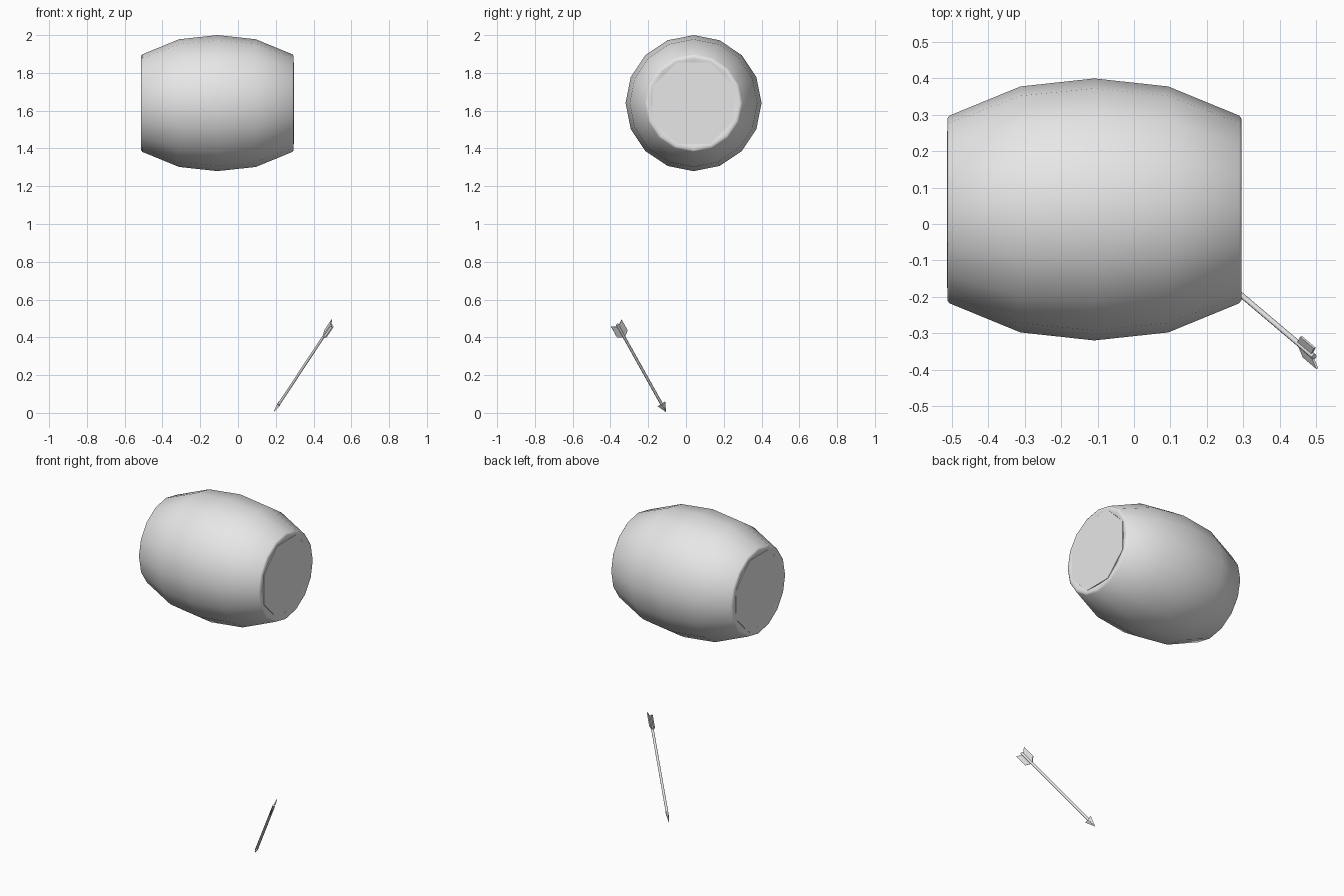
import bpy, bmesh, math
from mathutils import Vector, Matrix

if "Cube" in bpy.data.objects:
    bpy.data.objects.remove(bpy.data.objects["Cube"])

grey = bpy.data.materials.new("plain grey")
grey.diffuse_color = (0.8, 0.8, 0.8, 1)
grey.use_nodes = True
grey.node_tree.nodes["Principled BSDF"].inputs["Base Color"].default_value = grey.diffuse_color


def finish(name, bm, matrix, smooth=None):
    bmesh.ops.recalc_face_normals(bm, faces=bm.faces)
    me = bpy.data.meshes.new(name)
    bm.to_mesh(me)
    bm.free()
    me.materials.append(grey)
    ob = bpy.data.objects.new(name, me)
    bpy.context.collection.objects.link(ob)
    ob.matrix_world = matrix
    if smooth is not None:
        bpy.ops.object.select_all(action='DESELECT')
        bpy.context.view_layer.objects.active = ob
        ob.select_set(True)
        bpy.ops.object.shade_smooth_by_angle(angle=math.radians(smooth))
    return ob


def lathe(bm, profile, sides, phase=0.0, closed=False):
    """Rings around local x from (x, radius) points."""
    rings = [[bm.verts.new((x, r * math.sin(phase + k * math.tau / sides),
                            r * math.cos(phase + k * math.tau / sides)))
              for k in range(sides)] for x, r in profile]
    pairs = list(zip(rings, rings[1:]))
    if closed:
        pairs.append((rings[-1], rings[0]))
    else:
        bm.faces.new(rings[0])
        bm.faces.new(rings[-1])
    for a, b in pairs:
        for k in range(sides):
            j = (k + 1) % sides
            bm.faces.new((a[k], a[j], b[j], b[k]))


def plate(bm, outline, thick):
    """Flat slab in the local x-y plane."""
    lo, hi = [[bm.verts.new((x, y, z)) for x, y in outline]
              for z in (-thick / 2, thick / 2)]
    bm.faces.new(lo)
    bm.faces.new(hi)
    for i in range(len(outline)):
        j = (i + 1) % len(outline)
        bm.faces.new((lo[i], lo[j], hi[j], hi[i]))


# Barrel shell with rolled rims and an inner wall
place = Matrix.Translation((-0.109, 0.04, 1.64))
half = [(0.0, 0.36), (0.203, 0.338), (0.398, 0.258), (0.404, 0.25)]
inner = [(0.404, 0.236), (0.398, 0.213), (0.195, 0.312), (0.0, 0.335)]
right = half + inner
left = [(-x, r) for x, r in reversed(right) if x > 0]
bm = bmesh.new()
lathe(bm, right + left, 16, closed=True)
finish("barrel_shell", bm, place, 70)

# Octagonal lids
for side, name in ((1, "right_lid"), (-1, "left_lid")):
    bm = bmesh.new()
    lathe(bm, [(side * 0.385, 0.233), (side * 0.4045, 0.233)], 8, math.pi / 8)
    finish(name, bm, place)

# Arrow frame: local x runs from tip to tail, local z is the flat normal
d = Vector((0.500, -0.423, 0.757)).normalized()
n = Vector((0.862, 0.345, -0.372))
n = (n - d * n.dot(d)).normalized()
w = n.cross(d)
arrow = Matrix((d, w, n)).transposed().to_4x4()
arrow.translation = Vector((0.188, -0.105, 0.003))

# Shaft
bm = bmesh.new()
lathe(bm, [(0.04, 0.0075), (0.615, 0.0075)], 8)
finish("arrow_shaft", bm, arrow, 50)

# Flat pointed head
bm = bmesh.new()
base = [bm.verts.new(p) for p in ((0.06, 0.024, 0), (0.054, 0, 0.009),
                                  (0.06, -0.024, 0), (0.054, 0, -0.009))]
tip = bm.verts.new((0, 0, 0))
bm.faces.new(base)
for i in range(4):
    bm.faces.new((base[i], base[(i + 1) % 4], tip))
finish("arrow_head", bm, arrow)

# Two swept vanes at the tail
bm = bmesh.new()
for s in (1, -1):
    plate(bm, [(0.525, 0), (0.55, s * 0.034), (0.625, s * 0.034), (0.6, 0)], 0.006)
finish("arrow_vanes", bm, arrow)
